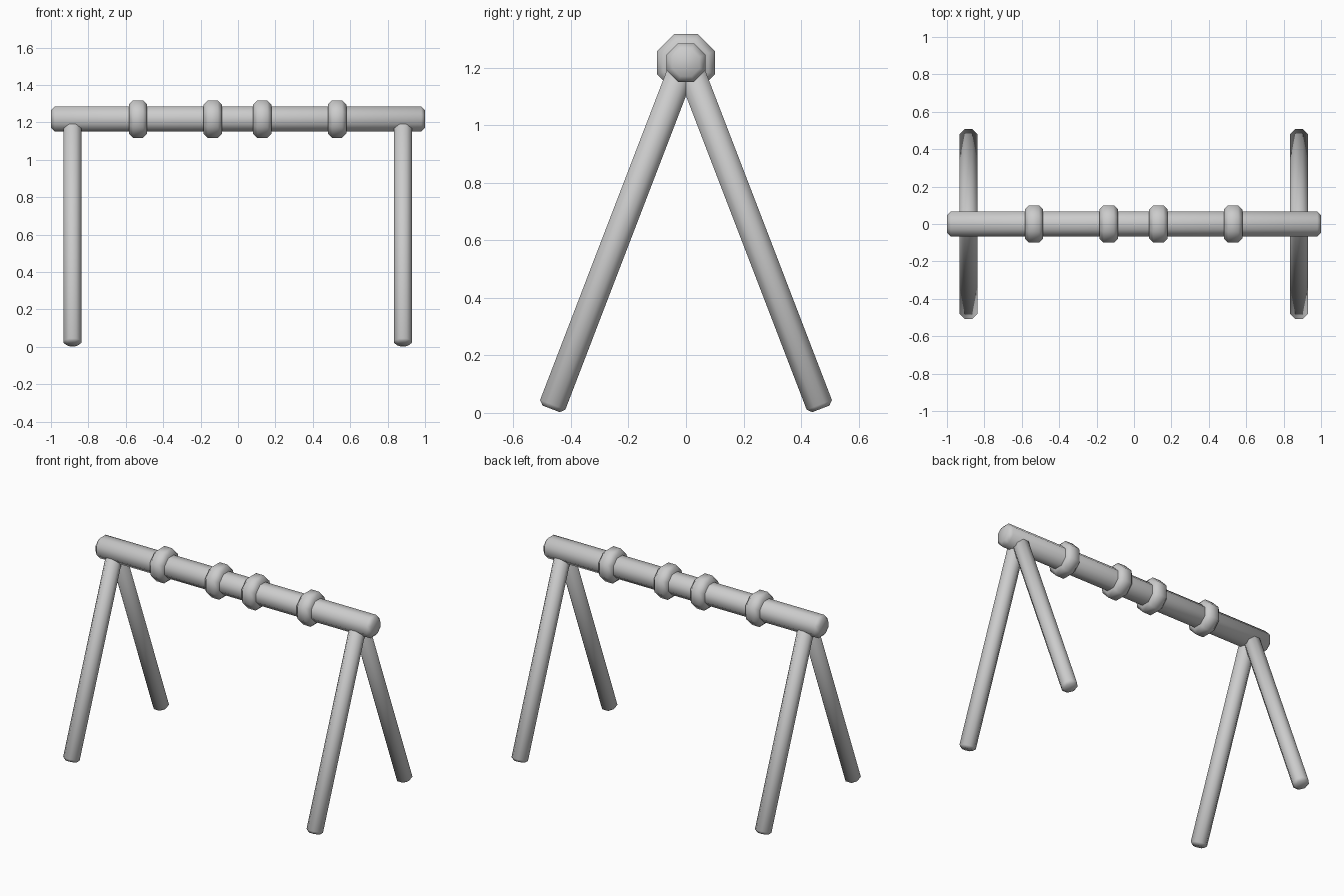
import bpy
import bmesh
import math
from mathutils import Matrix, Vector

cube = bpy.data.objects.get("Cube")
if cube:
    bpy.data.objects.remove(cube, do_unlink=True)

grey = bpy.data.materials.new("plain_grey")
grey.use_nodes = True
colour = (0.6, 0.6, 0.6, 1)
grey.diffuse_color = colour
grey.node_tree.nodes["Principled BSDF"].inputs["Base Color"].default_value = colour


def octagon_bar(name, start, end, half_width, bevel):
    """Eight-sided bar between two points, flats square to the axes, rims bevelled."""
    start, end = Vector(start), Vector(end)
    axis = end - start
    radius = half_width / math.cos(math.pi / 8)
    bm = bmesh.new()
    bmesh.ops.create_cone(bm, cap_ends=True, segments=8, radius1=radius,
                          radius2=radius, depth=axis.length,
                          matrix=Matrix.Rotation(math.pi / 8, 4, 'Z'))
    rims = [e for e in bm.edges if abs(e.verts[0].co.z - e.verts[1].co.z) < 1e-4]
    bmesh.ops.bevel(bm, geom=rims, offset=bevel, segments=1, affect='EDGES')
    turn = Vector((0, 0, 1)).rotation_difference(axis).to_matrix().to_4x4()
    bm.transform(Matrix.Translation((start + end) / 2) @ turn)
    for face in bm.faces:
        face.smooth = True
    mesh = bpy.data.meshes.new(name)
    bm.to_mesh(mesh)
    bm.free()
    mesh.materials.append(grey)
    obj = bpy.data.objects.new(name, mesh)
    bpy.context.collection.objects.link(obj)
    return obj


beam_z = 1.218

# Top beam
octagon_bar("top_beam", (-1, 0, beam_z), (1, 0, beam_z), 0.067, 0.02)

# Collars around the beam
for i, x in enumerate((-0.535, -0.135, 0.13, 0.53), 1):
    octagon_bar(f"collar_{i}", (x - 0.049, 0, beam_z), (x + 0.049, 0, beam_z), 0.1, 0.022)

# Splayed legs, meeting inside the beam
for side, x in (("right", -0.885), ("left", 0.882)):
    for place, s in (("front", -1), ("back", 1)):
        octagon_bar(f"{place}_{side}_leg", (x, s * 0.469, 0.014),
                    (x, s * 0.013, 1.2), 0.047, 0.015)
